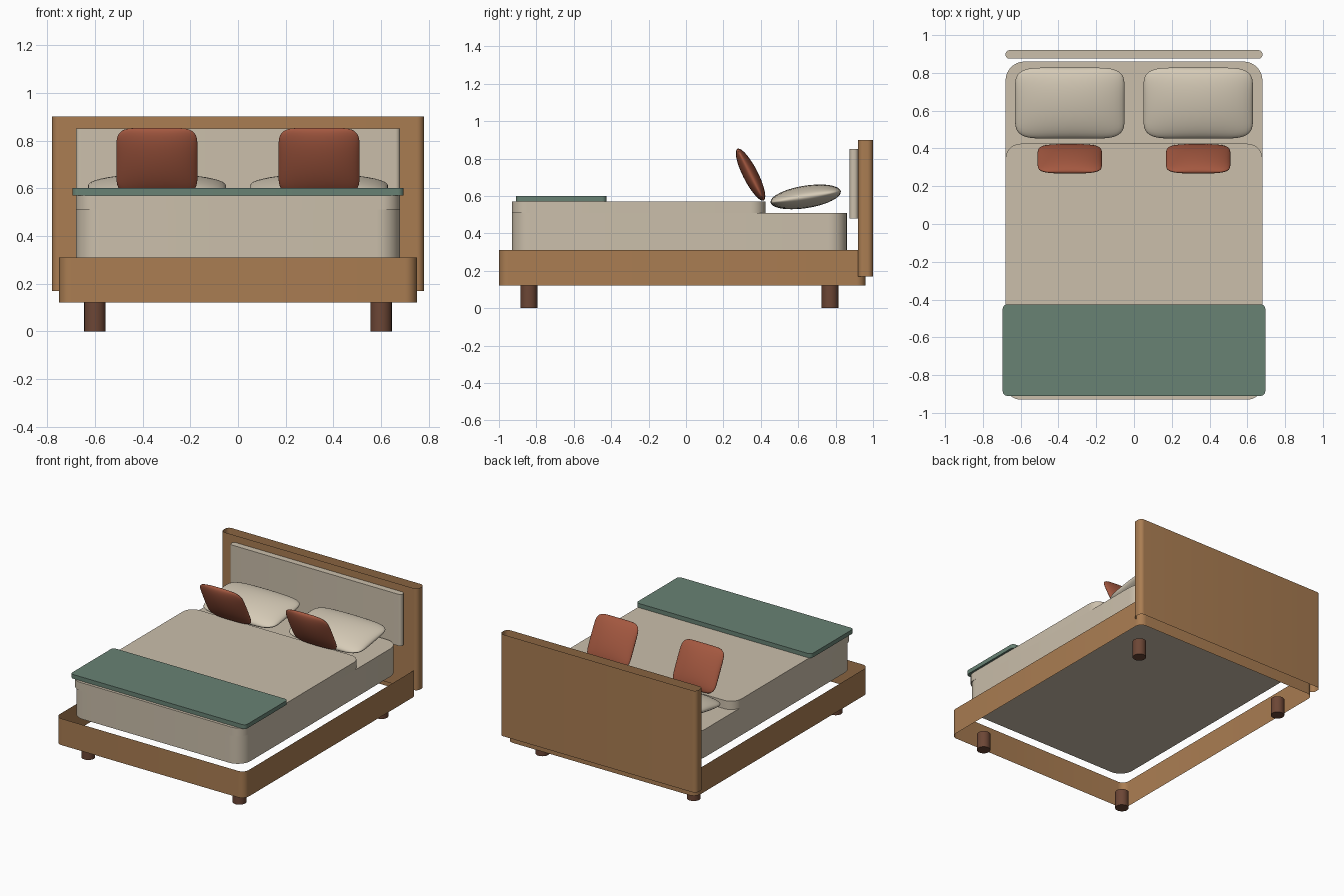
import bpy, bmesh, math
from mathutils import Matrix, Vector

if "Cube" in bpy.data.objects:
    bpy.data.objects.remove(bpy.data.objects["Cube"])


def material(name, *rgb):
    """Flat material from 0-255 sRGB values, stored as linear."""
    lin = [((c / 255 + 0.055) / 1.055) ** 2.4 for c in rgb] + [1]
    m = bpy.data.materials.new(name)
    m.use_nodes = True
    m.diffuse_color = lin
    bsdf = next(n for n in m.node_tree.nodes if n.type == 'BSDF_PRINCIPLED')
    bsdf.inputs["Base Color"].default_value = lin
    return m


wood = material("oak wood", 170, 125, 82)
dark_wood = material("dark leg wood", 108, 70, 53)
linen = material("beige linen", 203, 191, 171)
cotton = material("pale cotton", 214, 203, 183)
green = material("sage green", 104, 130, 116)
rust = material("rust red", 164, 88, 64)


def finish(name, bm, mat, angle=30):
    mesh = bpy.data.meshes.new(name)
    bm.to_mesh(mesh)
    bm.free()
    mesh.materials.append(mat)
    ob = bpy.data.objects.new(name, mesh)
    bpy.context.collection.objects.link(ob)
    bpy.ops.object.select_all(action='DESELECT')
    ob.select_set(True)
    bpy.context.view_layer.objects.active = ob
    bpy.ops.object.shade_smooth_by_angle(angle=math.radians(angle))
    return ob


def slab(name, mat, half_x, y0, y1, z0, z1, radius, capped=True, steps=8):
    """Upright block with rounded vertical corners, optionally an open shell."""
    cx, cy, mid = half_x - radius, (y1 - y0) / 2 - radius, (y0 + y1) / 2
    outline = []
    for k, (sx, sy) in enumerate([(1, 1), (-1, 1), (-1, -1), (1, -1)]):
        for i in range(steps + 1):
            a = math.pi / 2 * (k + i / steps)
            outline.append((sx * cx + radius * math.cos(a),
                            mid + sy * cy + radius * math.sin(a)))
    bm = bmesh.new()
    low = [bm.verts.new((x, y, z0)) for x, y in outline]
    high = [bm.verts.new((x, y, z1)) for x, y in outline]
    for i in range(len(low)):
        j = (i + 1) % len(low)
        bm.faces.new((low[i], low[j], high[j], high[i]))
    if capped:
        bm.faces.new(high)
        bm.faces.new(low[::-1])
    return finish(name, bm, mat)


def cushion(name, mat, centre, half_w, half_l, half_t, tilt, cuts=20):
    """Stuffed cushion: two domed grids welded along a rounded seam."""
    bm = bmesh.new()
    for side in (1, -1):
        new = bmesh.ops.create_grid(bm, x_segments=cuts, y_segments=cuts, size=1)
        for v in new["verts"]:
            a, b = v.co.x * math.pi / 2, v.co.y * math.pi / 2
            p, q = math.sin(a), math.sin(b)
            v.co = Vector((half_w * p * (1 - 0.11 * q ** 8),
                           half_l * q * (1 - 0.11 * p ** 8),
                           side * half_t * math.cos(a) * math.cos(b)))
    bmesh.ops.remove_doubles(bm, verts=bm.verts, dist=0.0001)
    bmesh.ops.recalc_face_normals(bm, faces=bm.faces)
    bm.transform(Matrix.Translation(centre) @ Matrix.Rotation(math.radians(tilt), 4, 'X'))
    return finish(name, bm, mat, 60)


# Bed frame and headboard: open wooden shells
slab("bed_frame", wood, 0.75, -1.0, 0.96, 0.12, 0.31, 0.05, capped=False)
slab("headboard", wood, 0.78, 0.92, 1.0, 0.17, 0.90, 0.03, capped=False)
slab("headboard_panel", linen, 0.68, 0.875, 0.92, 0.48, 0.85, 0.02)

# Bedding
slab("mattress", linen, 0.68, -0.93, 0.86, 0.31, 0.51, 0.1)
slab("duvet", linen, 0.68, -0.93, 0.425, 0.51, 0.57, 0.08)
slab("foot_throw", green, 0.695, -0.91, -0.425, 0.57, 0.60, 0.025)

# Pillows, cushions and legs in left and right pairs
for label, s in (("left", 1), ("right", -1)):
    cushion(label + "_pillow", cotton, (s * 0.34, 0.64, 0.595), 0.29, 0.19, 0.06, 9)
    cushion(label + "_cushion", rust, (s * 0.34, 0.345, 0.714), 0.17, 0.155, 0.04, 117)
    for end, y in (("front", -0.84), ("back", 0.77)):
        bm = bmesh.new()
        bmesh.ops.create_cone(bm, cap_ends=True, segments=24, radius1=0.045,
                              radius2=0.045, depth=0.12,
                              matrix=Matrix.Translation((s * 0.6, y, 0.06)))
        finish(f"{end}_{label}_leg", bm, dark_wood)
